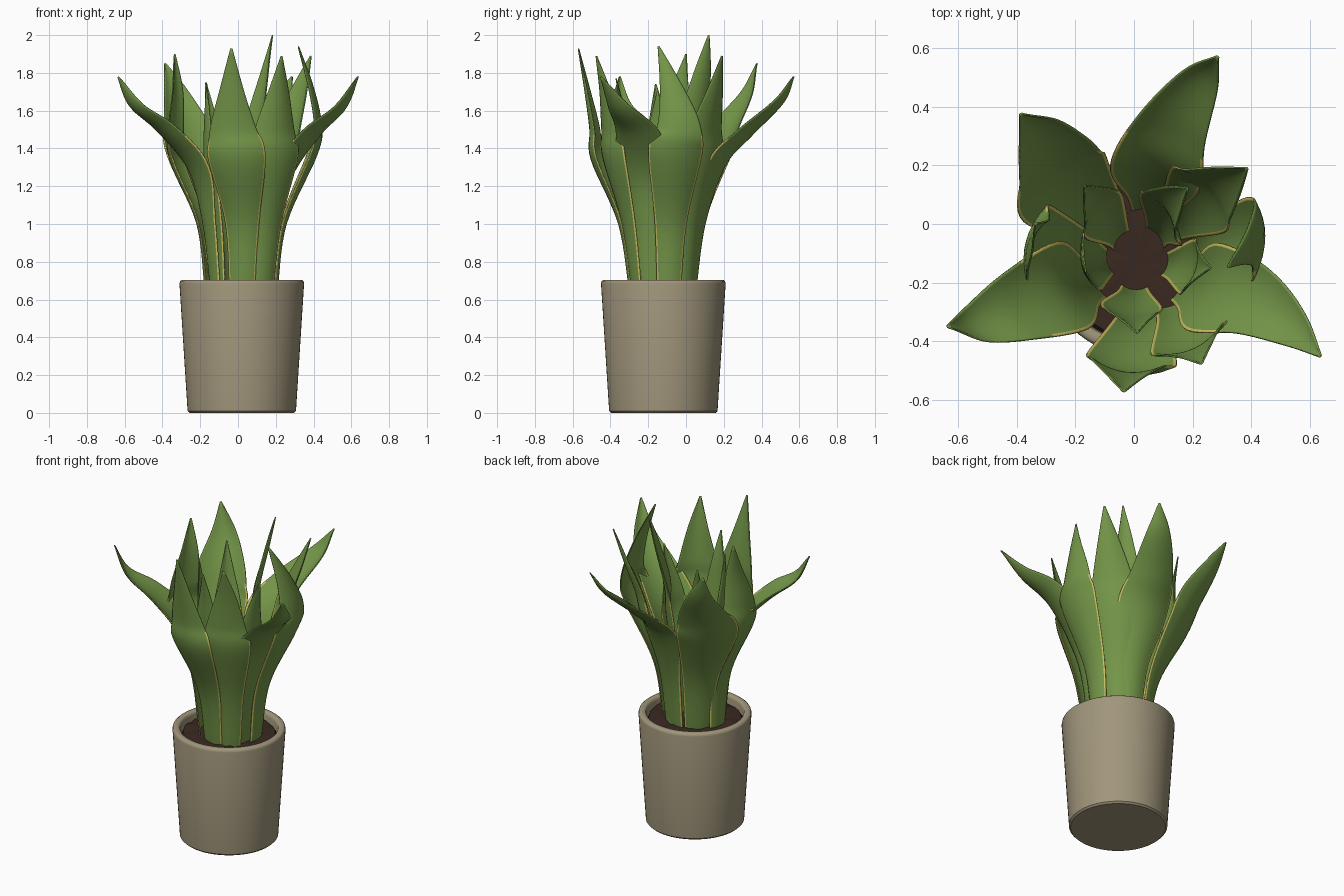
import bpy, bmesh, math, random
from mathutils import Vector

random.seed(4)
CX, CY = 0.02, -0.12          # pot axis


def material(name, rgb):
    m = bpy.data.materials.new(name)
    m.diffuse_color = (*rgb, 1)
    return m


CLAY = material("clay", (0.355, 0.305, 0.2))
SOIL = material("soil", (0.042, 0.021, 0.015))
GREEN = material("leaf green", (0.175, 0.305, 0.066))
YELLOW = material("leaf margin yellow", (0.62, 0.54, 0.12))


def make_object(name, bm, mats):
    me = bpy.data.meshes.new(name)
    bm.to_mesh(me)
    bm.free()
    ob = bpy.data.objects.new(name, me)
    bpy.context.collection.objects.link(ob)
    for m in mats:
        me.materials.append(m)
    bpy.ops.object.select_all(action='DESELECT')
    ob.select_set(True)
    bpy.context.view_layer.objects.active = ob
    bpy.ops.object.shade_smooth_by_angle(angle=math.radians(40))
    return ob


def lathe(name, profile, mat, steps=64, jitter=0.0):
    """Spin an (r, z) profile round the pot axis."""
    bm = bmesh.new()
    vs = [bm.verts.new((CX + r, CY, z)) for r, z in profile]
    es = [bm.edges.new(p) for p in zip(vs, vs[1:])]
    bmesh.ops.spin(bm, geom=vs + es, cent=(CX, CY, 0), axis=(0, 0, 1),
                   angle=math.tau, steps=steps)
    bmesh.ops.remove_doubles(bm, verts=bm.verts, dist=1e-4)
    bmesh.ops.recalc_face_normals(bm, faces=bm.faces)
    for v in bm.verts:
        if math.hypot(v.co.x - CX, v.co.y - CY) > 0.1:
            v.co.z += random.uniform(-jitter, jitter)
    return make_object(name, bm, [mat])


def spline(pts, per=7):
    """Catmull-Rom through the control points."""
    p = [pts[0] * 2 - pts[1]] + pts + [pts[-1] * 2 - pts[-2]]
    out = []
    for i in range(1, len(p) - 2):
        a, b, c, d = p[i - 1:i + 3]
        for k in range(per):
            t = k / per
            out.append(0.5 * (2 * b + (c - a) * t + (2 * a - 5 * b + 4 * c - d) * t * t
                              + (3 * b - a - 3 * c + d) * t ** 3))
    return out + [pts[-1]]


HALF_WIDTHS = (0.064, 0.088, 0.15, 0.12, 0.064, 0.004)
MARGIN = 0.009                # width of the yellow edge strip


def leaf(name, az, twist, scale, path, cup=0.3, cols=8):
    """Cupped blade along a path; az is the direction its back faces."""
    rows = spline([Vector((*p, w * scale)) for p, w in zip(path, HALF_WIDTHS)])
    bm = bmesh.new()
    grid = []
    n = len(rows) - 1
    for i, r in enumerate(rows):
        t = i / n
        a = math.radians(az + twist * max(0, t - 0.4) / 0.6)
        side = Vector((-math.sin(a), math.cos(a), 0))
        tan = (rows[min(i + 1, n)] - rows[max(i - 1, 0)]).to_3d().normalized()
        side = (side - tan * side.dot(tan)).normalized()
        inward = tan.cross(side)
        hw = max(r.w, 0.003)
        edge = 1 - min(MARGIN / hw, 0.2)
        us = [-1] + [edge * (2 * k / cols - 1) for k in range(cols + 1)] + [1]
        grid.append([bm.verts.new(r.to_3d() + side * u * hw + inward * cup * hw * (u * u - 0.2))
                     for u in us])
    for i in range(n):
        for k in range(cols + 2):
            f = bm.faces.new((grid[i][k], grid[i][k + 1], grid[i + 1][k + 1], grid[i + 1][k]))
            # yellow margin, fading out before the tip
            if k in (0, cols + 1) and i / n < 0.54:
                f.material_index = 1
    ob = make_object(name, bm, [GREEN, YELLOW])
    s = ob.modifiers.new("thickness", 'SOLIDIFY')
    s.thickness, s.offset = 0.006, 0


# Pot and soil
lathe("pot", [(0, 0), (0.277, 0), (0.287, 0.01), (0.33, 0.685), (0.327, 0.697), (0.318, 0.704),
              (0.296, 0.704), (0.287, 0.697), (0.284, 0.685), (0.278, 0.58), (0, 0.58)], CLAY)
lathe("soil", [(0.281, 0.64), (0.27, 0.66), (0.2, 0.665), (0.13, 0.665), (0.06, 0.665), (0, 0.665)],
      SOIL, steps=40, jitter=0.007)

# Outer leaves: back azimuth, tip twist, width scale, centre path
leaf("back_leaf", 75, -15, 1.05, [(0.06, 0.04, 0.62), (0.07, 0.09, 1.0), (0.08, 0.19, 1.31),
     (0.13, 0.33, 1.47), (0.23, 0.5, 1.64), (0.285, 0.57, 1.78)])
leaf("left_leaf", 200, 20, 1.05, [(-0.13, -0.19, 0.62), (-0.17, -0.2, 1.0), (-0.24, -0.22, 1.29),
     (-0.4, -0.285, 1.49), (-0.55, -0.345, 1.62), (-0.635, -0.35, 1.78)])
leaf("right_leaf", -20, -15, 1.05, [(0.16, -0.2, 0.62), (0.2, -0.21, 1.0), (0.265, -0.225, 1.26),
     (0.41, -0.265, 1.47), (0.55, -0.36, 1.61), (0.635, -0.45, 1.78)])
leaf("back_left_leaf", 130, -20, 1.2, [(-0.09, 0.0, 0.62), (-0.14, 0.05, 1.0), (-0.26, 0.15, 1.34),
     (-0.28, 0.23, 1.5), (-0.33, 0.33, 1.68), (-0.385, 0.375, 1.85)])
leaf("back_right_leaf", 40, 10, 0.95, [(0.13, 0.0, 0.62), (0.165, 0.03, 1.0), (0.24, 0.1, 1.35),
     (0.27, 0.12, 1.5), (0.33, 0.16, 1.7), (0.385, 0.19, 1.89)])
leaf("front_leaf", -97, 0, 1.02, [(0.02, -0.29, 0.62), (0.02, -0.35, 1.0), (-0.01, -0.49, 1.34),
     (-0.03, -0.5, 1.5), (-0.035, -0.53, 1.7), (-0.035, -0.57, 1.93)])
leaf("front_right_leaf", -66, 5, 0.95, [(0.13, -0.27, 0.62), (0.16, -0.32, 1.0), (0.2, -0.41, 1.35),
     (0.205, -0.42, 1.5), (0.22, -0.44, 1.7), (0.23, -0.475, 1.89)])
leaf("side_left_leaf", 168, -25, 0.9, [(-0.165, -0.09, 0.62), (-0.21, -0.08, 1.0), (-0.345, -0.06, 1.33),
     (-0.35, -0.06, 1.5), (-0.33, -0.03, 1.7), (-0.335, 0.0, 1.9)])
leaf("side_right_leaf", 3, -15, 0.95, [(0.2, -0.09, 0.62), (0.25, -0.08, 1.0), (0.41, -0.055, 1.37),
     (0.435, -0.04, 1.52), (0.395, -0.08, 1.72), (0.32, -0.145, 1.94)])

# Inner leaves
leaf("tall_inner_leaf", 40, -25, 0.75, [(0.08, -0.04, 0.62), (0.09, -0.01, 1.0), (0.11, 0.03, 1.35),
     (0.11, 0.05, 1.55), (0.15, 0.09, 1.8), (0.183, 0.12, 2.0)])
leaf("inner_left_leaf", 140, 0, 0.65, [(-0.05, -0.05, 0.62), (-0.07, -0.02, 0.95), (-0.12, 0.04, 1.25),
     (-0.13, 0.07, 1.4), (-0.15, 0.1, 1.57), (-0.17, 0.13, 1.75)])
leaf("inner_right_leaf", -15, 0, 0.65, [(0.11, -0.14, 0.62), (0.14, -0.14, 0.95), (0.2, -0.15, 1.25),
     (0.21, -0.15, 1.4), (0.23, -0.15, 1.55), (0.26, -0.15, 1.7)])
leaf("inner_front_leaf", -95, 0, 0.7, [(0.0, -0.22, 0.62), (0.0, -0.25, 0.95), (-0.01, -0.3, 1.25),
     (-0.01, -0.32, 1.42), (0.0, -0.34, 1.6), (0.01, -0.37, 1.77)])
leaf("inner_side_leaf", 195, 0, 0.7, [(-0.09, -0.13, 0.62), (-0.11, -0.13, 0.95), (-0.16, -0.13, 1.25),
     (-0.17, -0.14, 1.4), (-0.17, -0.15, 1.57), (-0.165, -0.16, 1.74)])
